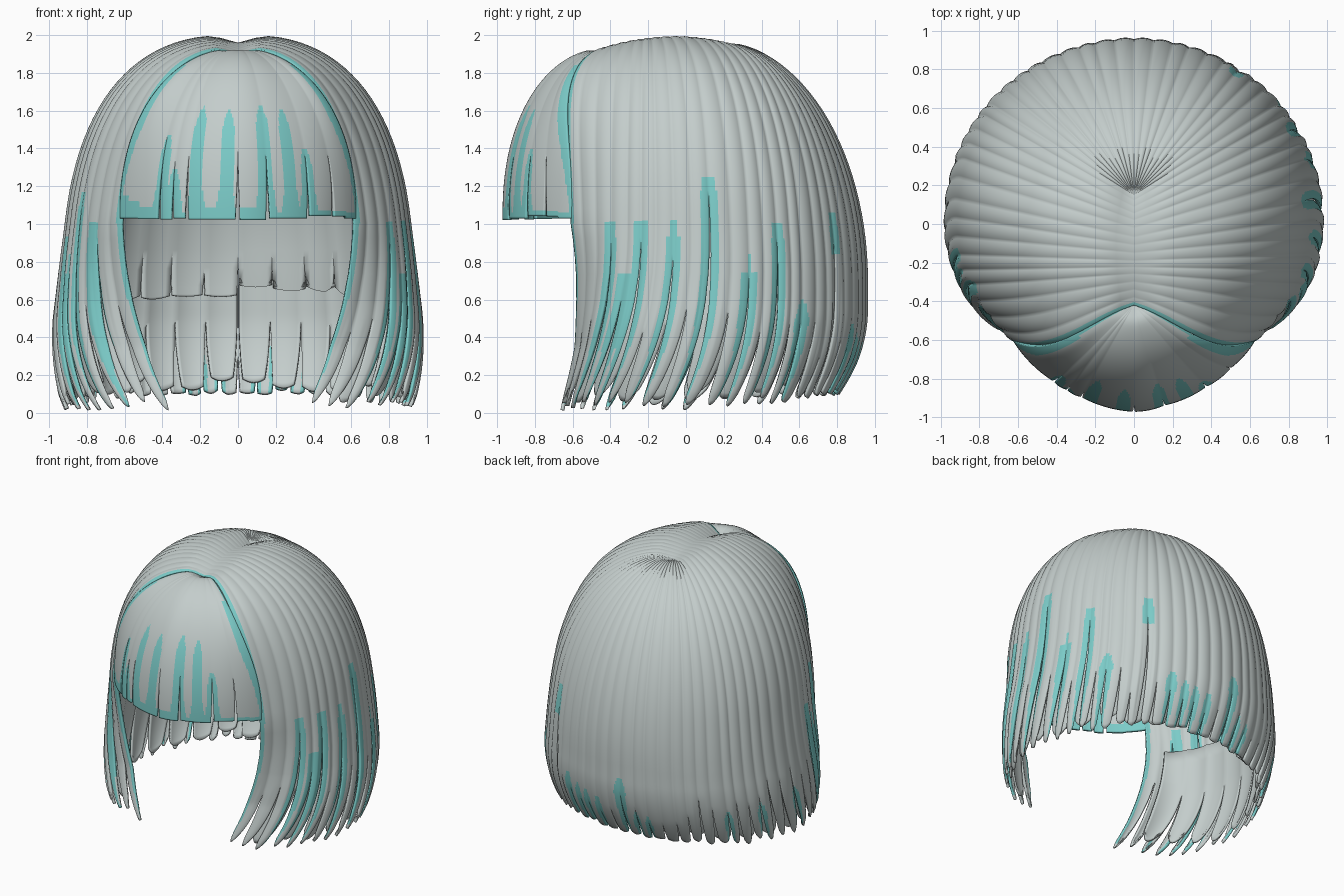
import bpy
import bmesh
import random
from math import sin, cos, pi, radians, exp, copysign

random.seed(4)
if "Cube" in bpy.data.objects:
    bpy.data.objects.remove(bpy.data.objects["Cube"])


def material(name, colour):
    mat = bpy.data.materials.new(name)
    mat.use_nodes = True
    mat.diffuse_color = colour
    mat.node_tree.nodes["Principled BSDF"].inputs["Base Color"].default_value = colour
    return mat


GREY = material("ash grey hair", (0.55, 0.61, 0.60, 1))
TEAL = material("teal streaks", (0.20, 0.60, 0.58, 1))

FRINGE_EDGE = 46
# Angles are degrees round the head, zero at the front
RADII = [(0, .972), (25, .92), (46, .87), (65, .905), (90, .925), (135, .95), (181, .955)]
SIDE_SPLITS = [46, 52, 58, 64, 70, 75, 80, 86, 92, 98, 105, 111, 116, 121, 126,
               130, 136, 141, 146, 151, 157, 163, 168, 174, 180]
# Streak angle and top height, for the left (+) and right (-) halves
SIDE_STREAKS = {
    1: {64: 1.03, 70: .75, 75: 1.05, 86: 1.0, 98: 1.28, 111: .8, 121: 1.03,
        130: .6, 146: 1.08, 157: .48, 163: .42, 168: .4, 174: .38},
    -1: {60: 1.03, 69: 1.2, 75: .8, 80: .95, 98: .4, 116: .38, 130: .36,
         163: .3, 168: .32, 174: .58}}
# Fringe boundary angle and the height its slit reaches
FRINGE_SLITS = {-46: 0, -27: 1.5, -22: 1.36, -17: 1.4, 0: 1.41, 9.5: 1.38, 24: 1.4, 34: 1.38, 46: 0}
FRINGE_STREAKS = {-26: 1.47, -21.5: 1.3, -14: 1.62, -3.5: 1.6, 9: 1.63, 17.5: 1.61, 24: 1.4}


def clamp(v):
    return max(0.0, min(1.0, v))


def head_radius(phi):
    for (a, ra), (b, rb) in zip(RADII, RADII[1:]):
        if phi <= b:
            return ra + (rb - ra) * (phi - a) / (b - a)
    return RADII[-1][1]


def profile(phi, row, upper, lower, end, fringe):
    """Parting position, fraction of the way to the rim, and height."""
    part = -.42 + .57 * clamp((phi - FRINGE_EDGE) / 84)
    top = 2.0 - .6 * (part + .08) ** 2
    back = clamp((phi - 100) / 60)
    base, n = (1.06, 2.1) if fringe else (.6 + .1 * back, 2.5 - .5 * back)
    if row <= upper:
        a = 1e-5 + (pi / 2 - 1e-5) * row / upper
        f = sin(a) ** (2 / n)
        z = base + (top - base) * max(cos(a), 0) ** (2 / n)
        z -= .04 * exp(-(f / .1) ** 2)
    else:
        f, z = 1.0, base + (end + .07 * back - base) * (row - upper) / lower
    return part, f, z


def place(phi, part, f, z, bulge, inset, fringe):
    """Point on the hair surface, with the ends swept forward and curled in."""
    p = abs(phi)
    r = head_radius(p) + bulge
    edge = exp(-((p - FRINGE_EDGE) / 14) ** 2)
    x, y = f * r * sin(radians(phi)), part + f * (-r * cos(radians(phi)) - part)
    y -= .5 * edge * f * f * (1 - f)
    z += bulge * (1 - f) * min(1, f * 6)
    if not fringe:
        q = sin(radians(p)) ** 2
        curl = clamp((.55 - z) / .55) ** 2
        flare = .11 * q * clamp((1.0 - z) / .9) ** 1.4
        m = 1 + flare - curl * (.12 * q + .22 * (1 - q))
        m -= edge * (.5 * flare + .13 * clamp((1 - z) / .65) - .13 * curl)
        sweep = 21 * clamp((180 - p) / 134) * clamp(1 - z) ** 2.6
        t = radians(-copysign(sweep, phi))
        x, y = m * (x * cos(t) - y * sin(t)), m * (x * sin(t) + y * cos(t))
    return (x * (1 - inset), y * (1 - inset), z * (1 - inset * .5))


def add_lock(bm, lo, hi, slits, end, jitter, taper, paint=None, inset=0.0, bulge=.01,
             cols=10, upper=28, lower=24, start=0, fringe=False):
    """One lock: a bulged strip joined to its neighbours above each slit."""
    mid, half = (lo + hi) / 2, (hi - lo) / 2
    grid = []
    for row in range(start, upper + lower + 1):
        line = []
        for c in range(cols + 1):
            v = 2 * c / cols - 1
            base_phi = mid + v * half
            part, f, z = profile(abs(base_phi), row, upper, lower, end, fringe)
            slit = slits[v > 0]
            s = clamp((slit - z) / max(slit - end, .01))
            width = 1 - taper * s ** 1.6
            # rounded, uneven point at the end of the lock
            z += jitter * s * s + .06 * s ** 6 * v * v * (not fringe)
            b = bulge * (1 - v * v) * min(1, .3 + f) - .012 * s * (not fringe)
            pos = place(mid + v * half * width, part, f, z, b, inset, fringe)
            line.append((bm.verts.new(pos), base_phi, z))
        grid.append(line)
    for up, down in zip(grid, grid[1:]):
        for c in range(cols):
            quad = [up[c], down[c], down[c + 1], up[c + 1]]
            face = bm.faces.new([k[0] for k in quad])
            if paint:
                phi = sum(k[1] for k in quad) / 4
                z = sum(k[2] for k in quad) / 4
                face.material_index = int(paint(phi, z))


def finish(bm, name, thickness):
    bmesh.ops.remove_doubles(bm, verts=bm.verts, dist=.0004)
    mesh = bpy.data.meshes.new(name)
    bm.to_mesh(mesh)
    bm.free()
    mesh.materials.append(GREY)
    mesh.materials.append(TEAL)
    ob = bpy.data.objects.new(name, mesh)
    bpy.context.collection.objects.link(ob)
    mod = ob.modifiers.new("thickness", 'SOLIDIFY')
    mod.thickness = thickness
    mod.offset = -1
    bpy.ops.object.select_all(action='DESELECT')
    ob.select_set(True)
    bpy.context.view_layer.objects.active = ob
    bpy.ops.object.shade_smooth_by_angle(angle=radians(60))


def in_streak(phi, z, streaks, width):
    return any(z < top and abs(phi - centre) < width * clamp((top - z) / .1) ** .5
               for centre, top in streaks.items())


def paint_side(phi, z):
    p = abs(phi)
    if p < 48.4 - clamp(1.2 - z) * 1.5:
        return True
    if abs(p - 146) < 3 and z < .83:
        return False
    width = 2.7 * clamp((z + .15) / .6)
    return in_streak(p, z, SIDE_STREAKS[1 if phi > 0 else -1], width)


def paint_fringe(phi, z):
    hem = 1.075 + .09 * clamp((-phi - 30) / 16)
    edge = 44 if z > 1.84 else 40.8 + 3.7 * clamp((1.55 - z) / .4)
    width = 2.2 + 1.2 * clamp((1.2 - z) / .14)
    return z < hem or abs(phi) > edge or in_streak(phi, z, FRINGE_STREAKS, width)


# Fringe over the forehead
bm = bmesh.new()
edges = list(FRINGE_SLITS.items())
for (lo, slit_lo), (hi, slit_hi) in zip(edges, edges[1:]):
    add_lock(bm, lo, hi, (slit_lo, slit_hi), 1.03, random.uniform(-.01, .015),
             .07 + .5 / (hi - lo), paint_fringe, bulge=.004,
             cols=2 * max(4, int((hi - lo) * .9)), upper=50, lower=3, fringe=True)
finish(bm, "fringe", .02)

outer, under, inner = bmesh.new(), bmesh.new(), bmesh.new()
for sign in (1, -1):
    # Outer locks from the parting to the tips
    slits = {}
    for a in SIDE_SPLITS:
        tops = [t for p, t in SIDE_STREAKS[sign].items() if abs(p - a) < 2.5]
        loose = random.uniform(.4, .6) - .2 * clamp((a - 110) / 60)
        slits[a] = max([t - .12 for t in tops] + [loose])
    slits[180] = .3
    for pair in zip(SIDE_SPLITS, SIDE_SPLITS[1:]):
        lo, hi = pair[::sign]
        back = clamp((lo - 110) / 60)
        add_lock(outer, lo * sign, hi * sign, (slits[lo], slits[hi]), .03,
                 random.uniform(-.02, .03), .5 - .22 * back, paint_side)

    # Wider under locks filling the gaps near the ends
    for k in range(12):
        lo, hi = (55 + 10.4 * (k + d) for d in (0, 1)[::sign])
        add_lock(under, lo * sign, hi * sign, (.5, .5), .07, random.uniform(-.03, .05), .35,
                 inset=.045, start=26, lower=20)

    # Short inner layer behind the neck
    for k in range(7):
        lo, hi = (96 + 12 * (k + d) for d in (0, 1)[::sign])
        add_lock(inner, lo * sign, hi * sign, (.82, .82), .56 + .1 * (sign > 0),
                 random.uniform(-.02, .03), .12, inset=.08, bulge=.006,
                 cols=6, upper=20, lower=5, start=10)
finish(outer, "outer_locks", .02)
finish(under, "under_locks", .015)
finish(inner, "inner_layer", .015)
